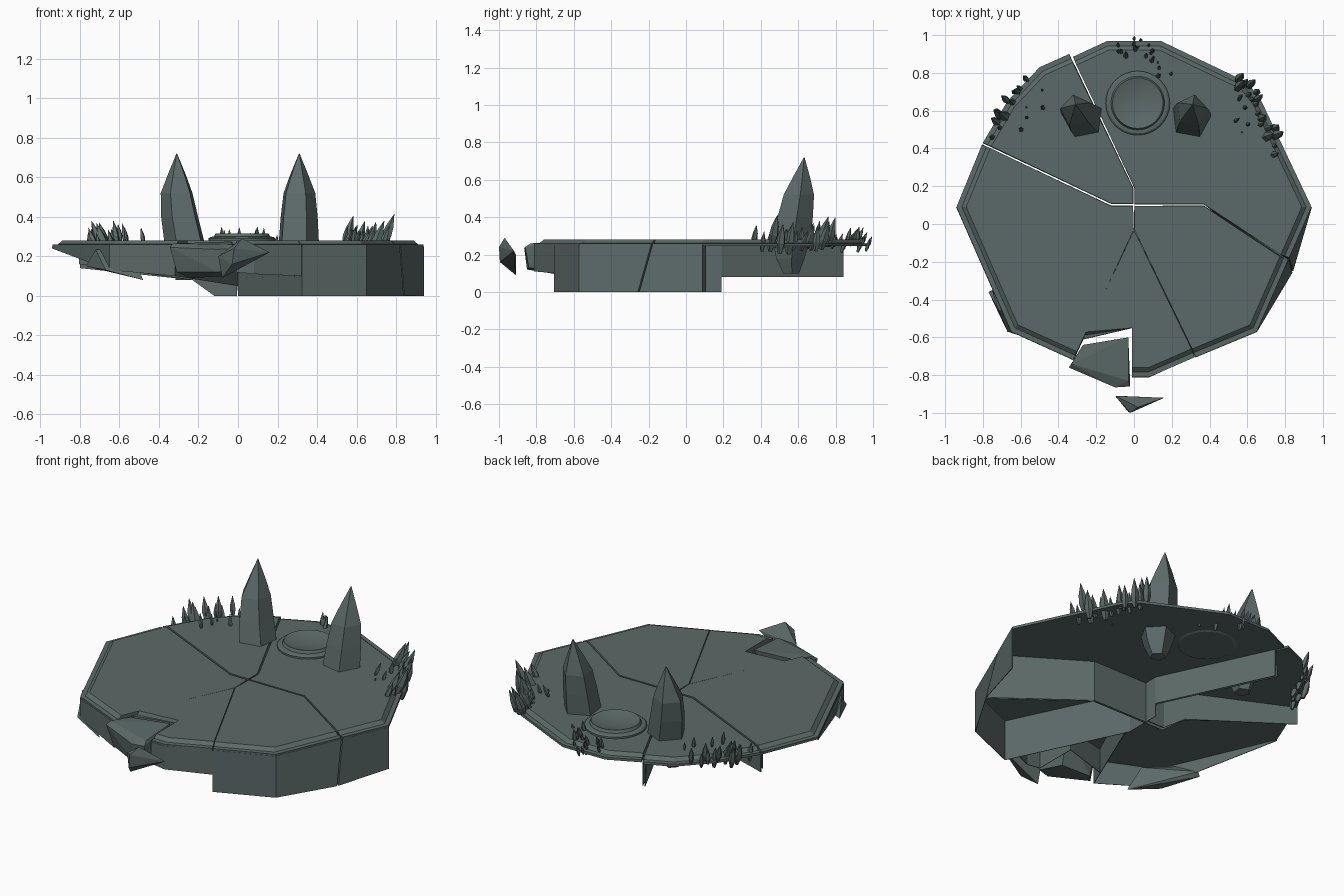
import bpy, bmesh, math, random
from mathutils import Vector, Matrix

if "Cube" in bpy.data.objects:
    bpy.data.objects.remove(bpy.data.objects["Cube"])

random.seed(4)
stone = bpy.data.materials.new("dark slate stone")
stone.diffuse_color = (0.105, 0.143, 0.139, 1)
stone.use_nodes = True
stone.node_tree.nodes["Principled BSDF"].inputs["Base Color"].default_value = stone.diffuse_color


def finish(name, bm):
    bmesh.ops.remove_doubles(bm, verts=bm.verts, dist=0.0005)
    bmesh.ops.recalc_face_normals(bm, faces=bm.faces)
    me = bpy.data.meshes.new(name)
    bm.to_mesh(me)
    bm.free()
    me.materials.append(stone)
    ob = bpy.data.objects.new(name, me)
    bpy.context.collection.objects.link(ob)
    return ob


def bridge(bm, loops):
    """Join equal-length closed loops of points with quads and cap the ends."""
    rings = [[bm.verts.new(p) for p in lp] for lp in loops]
    n = len(rings[0])
    for a, b in zip(rings, rings[1:]):
        for i in range(n):
            j = (i + 1) % n
            bm.faces.new((a[i], a[j], b[j], b[i]))
    bm.faces.new(rings[0][::-1])
    bm.faces.new(rings[-1])


def slab(name, pts):
    """Thin cracked plate: ledge and bevel only along the outer rim."""
    def loop(s, z):
        out = []
        for x, y in pts:
            k = s if math.hypot(x, y - 0.09) > 0.72 else 1
            out.append((x * k, 0.09 + (y - 0.09) * k, z))
        return out
    bm = bmesh.new()
    bridge(bm, [loop(1, 0.245), loop(1, 0.26), loop(0.97, 0.261), loop(0.945, 0.28)])
    finish(name, bm)


def skirt(name, pts):
    """Thin wall hanging under the plate; points are x, y, low z and optional lean of the low edge."""
    bm = bmesh.new()
    top = [bm.verts.new((p[0], p[1], 0.25)) for p in pts]
    low = [bm.verts.new((p[0] + (p[3] if len(p) > 3 else 0), p[1] + (p[4] if len(p) > 4 else 0), p[2]))
           for p in pts]
    for i in range(len(pts) - 1):
        bm.faces.new((top[i], top[i + 1], low[i + 1], low[i]))
    ob = finish(name, bm)
    m = ob.modifiers.new("thickness", 'SOLIDIFY')
    m.thickness = 0.004
    m.offset = 0


def rubble(name, pts):
    bm = bmesh.new()
    for p in pts:
        bm.verts.new(p)
    bmesh.ops.convex_hull(bm, input=bm.verts)
    finish(name, bm)


# cracked top plates
slab("slab_back_right", [(0.003, .105), (.37, .105), (.822, -.178), (.94, .09), (.67, .66),
                         (.60, .75), (.14, .97), (-.14, .97), (-.323, .885), (.004, .19)])
slab("slab_back_left", [(-.005, .108), (-.005, .19), (-.343, .9), (-.5, .83),
                        (-.67, .65), (-.80, .43), (-.12, .108)])
slab("slab_left", [(-.005, .095), (-.12, .095), (-.805, .42), (-.94, .09), (-.65, -.57),
                   (-.32, -.72), (-.001, -.03)])
slab("slab_front", [(0, -.033), (-.27, -.61), (-.01, -.55), (-.01, -.81), (.08, -.81), (.322, -.705)])
slab("slab_front_right", [(0.003, .095), (.37, .095), (.817, -.188), (.65, -.57), (.326, -.705), (.002, -.03)])

# side and crack walls, open underneath
skirt("wall_front_right", [(.003, .095, 0), (.37, .095, 0), (.817, -.188, 0, .02, -.07),
                           (.65, -.57, 0), (.326, -.705, 0), (.002, -.03, 0), (.003, .095, 0)])
skirt("wall_right", [(.004, .19, 0), (.003, .105, 0), (.37, .105, 0),
                     (.822, -.178, 0, .02, -.07), (.94, .09, 0)])
skirt("wall_back_crack", [(.004, .19, .08), (-.3, .84, .08)])
skirt("wall_back_left", [(-.80, .43, .14), (-.23, .16, .08), (-.12, .108, .01), (-.005, .108, .01),
                         (-.005, .19, .08), (-.315, .83, .08, .0, .01)])
skirt("wall_left", [(-.005, .095, 0), (-.12, .095, 0), (-.23, .147, .08), (-.805, .42, .16)])
skirt("wall_left_outer", [(-.94, .09, .24), (-.65, -.57, .13), (-.32, -.72, .1), (-.001, -.03, .05)])
skirt("wall_front", [(0, -.033, .09), (.322, -.7, .1), (.08, -.81, .11), (-.01, -.81, .12),
                     (-.01, -.55, .12), (-.27, -.61, .1)])

# broken pieces around the front
rubble("broken_block", [(-.27, -.64, .265), (-.03, -.6, .275), (-.03, -.83, .26), (-.33, -.74, .265),
                        (-.02, -.86, .24), (-.1, -.865, .235), (-.345, -.76, .245), (-.31, -.74, .12),
                        (-.1, -.85, .12), (-.03, -.84, .13), (-.06, -.68, .10), (-.24, -.66, .09)])
rubble("front_shard", [(-.1, -.91, .2), (.02, -.97, .29), (.16, -.92, .22), (-.08, -.91, .09),
                       (-.02, -1.0, .24), (-.03, -.995, .16)])
rubble("left_shard", [(-.75, -.35, .17), (-.72, -.45, .235), (-.54, -.58, .22), (-.48, -.63, .08),
                      (-.67, -.57, .13), (-.77, -.36, .15)])

# two tall curved horn stones, the left one leaning outwards more
for label, side, lean in (("left", -1, .035), ("right", 1, 0)):
    rows = [(.10, .30, .56, .045), (.18, .30, .555, .08), (.28, .302 - lean, .56, .108),
            (.40, .304 - lean * .4, .58, .1), (.52, .306, .60, .086), (.61, .307, .615, .05),
            (.72, .31, .632, .002)]
    bm = bmesh.new()
    bridge(bm, [[(side * (cx + r * math.cos(a)), cy + r * math.sin(a), z)
                 for a in [math.tau * (i + .1) / 5 for i in range(5)]] for z, cx, cy, r in rows])
    finish("horn_stone_" + label, bm)

# round shallow dish
bm = bmesh.new()
prof = [(.15, .24), (.17, .25), (.17, .29), (.16, .298), (.142, .30), (.134, .316), (.12, .312),
        (.08, .302), (.02, .296)]
bridge(bm, [[(.02 + r * math.cos(math.tau * i / 32), .64 + r * math.sin(math.tau * i / 32), z)
             for i in range(32)] for r, z in prof])
dish = finish("shallow_dish", bm)
bpy.context.view_layer.objects.active = dish
dish.select_set(True)
bpy.ops.object.shade_smooth_by_angle(angle=math.radians(25))


# small crystals sprouting along the rim
def crystals(name, path, count, size, z0, spread):
    bm = bmesh.new()
    for i in range(count):
        t = (i + .5) / count * (len(path) - 1)
        k = min(int(t), len(path) - 2)
        p = Vector(path[k]).lerp(Vector(path[k + 1]), t - k)
        p += Vector((random.uniform(-spread, spread), random.uniform(-spread, spread)))
        p.y = min(p.y, .98)
        h = size * random.uniform(.6, 1.1)
        out = Vector((p.x, p.y - .09)).normalized()
        tilt = random.uniform(.1, .5)
        axis = Vector((out.x * tilt, out.y * tilt, 1)).normalized()
        rot = axis.to_track_quat('Z', 'Y').to_matrix().to_4x4()
        m = Matrix.Translation((p.x, p.y, z0 + random.uniform(-.03, .03))) @ rot
        w = h * .17
        bridge(bm, [[m @ Vector((r * math.cos(math.tau * j / 5), r * math.sin(math.tau * j / 5), z))
                     for j in range(5)]
                    for r, z in ((w * .5, -h * .4), (w, 0), (w * .8, h * .3), (.001, h * .75))])
    finish(name, bm)


crystals("crystals_left", [(-.73, .48), (-.68, .6), (-.55, .76)], 13, .13, .27, .04)
crystals("crystals_right", [(.77, .38), (.67, .62), (.56, .77)], 18, .14, .28, .03)
crystals("crystals_back", [(-.09, .9), (0, .96), (.1, .9), (.17, .77)], 20, .075, .27, .03)
crystals("crystals_left_inner", [(-.66, .48), (-.45, .72)], 5, .07, .285, .05)
crystals("crystals_right_inner", [(.6, .45), (.52, .7)], 6, .07, .285, .04)
